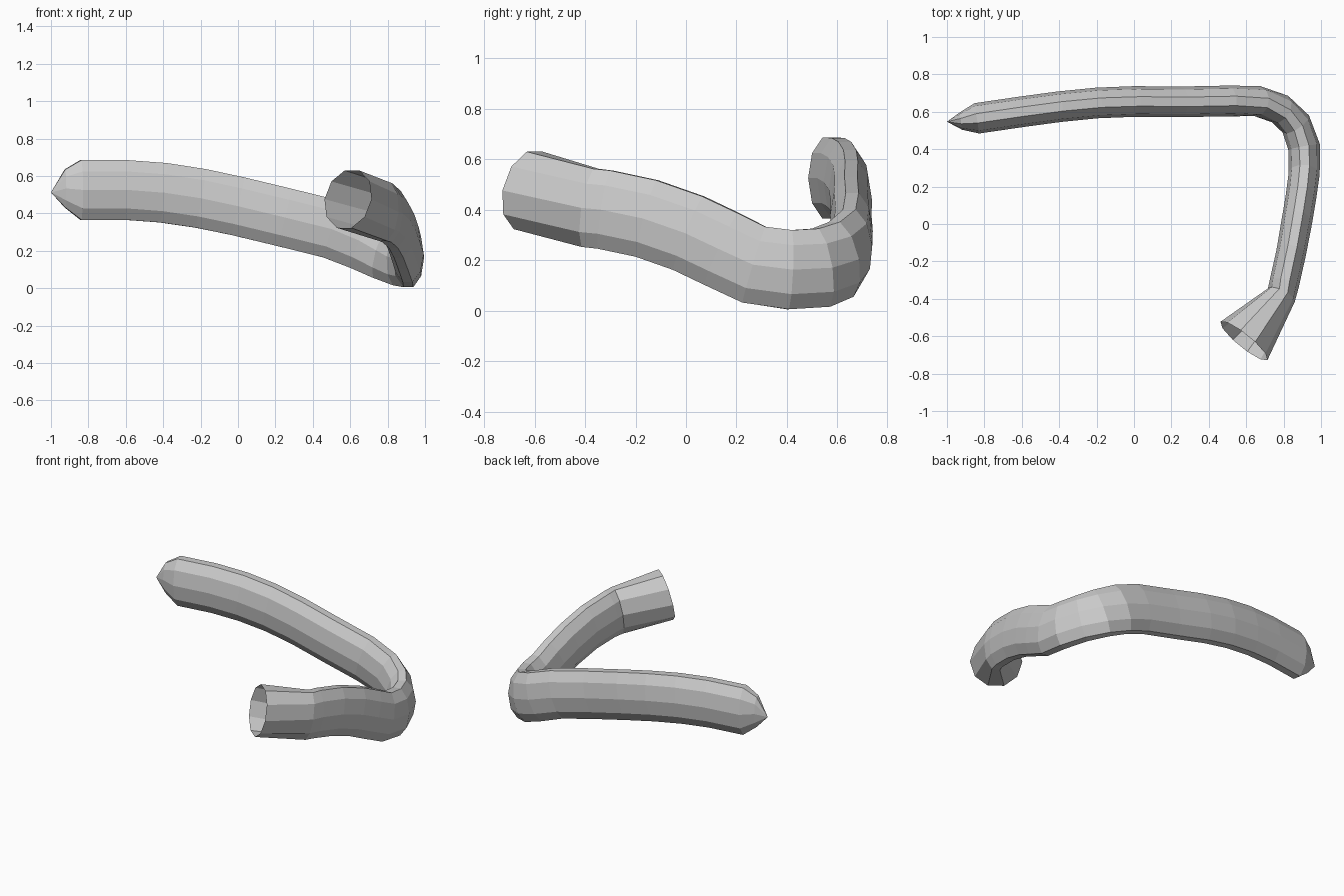
import bpy, bmesh, math
from mathutils import Vector

SIDES = 10
UP = Vector((0, 0, 1))

# Stations: x, y, z of the centre, half width, half height
path = [
    (-0.925, 0.550, 0.533, 0.047, 0.107),
    (-0.84, 0.565, 0.525, 0.082, 0.168),
    (-0.60, 0.600, 0.525, 0.082, 0.168),
    (-0.40, 0.627, 0.510, 0.082, 0.168),
    (-0.20, 0.647, 0.480, 0.082, 0.167),
    (0.00, 0.655, 0.438, 0.082, 0.166),
    (0.25, 0.653, 0.378, 0.082, 0.166),
    (0.50, 0.658, 0.316, 0.082, 0.166),
    (0.66, 0.657, 0.255, 0.082, 0.165),
    (0.78, 0.615, 0.203, 0.083, 0.165),
    (0.865, 0.535, 0.170, 0.084, 0.165),
    (0.910, 0.410, 0.162, 0.086, 0.165),
    (0.910, 0.270, 0.182, 0.083, 0.165),
    (0.892, 0.140, 0.245, 0.082, 0.165),
    (0.870, 0.010, 0.307, 0.082, 0.165),
    (0.840, -0.155, 0.365, 0.080, 0.165),
    (0.803, -0.320, 0.400, 0.080, 0.165),
    (0.788, -0.380, 0.407, 0.080, 0.165),
    (0.588, -0.625, 0.476, 0.162, 0.165),
]

# Sweep a ten-sided oval along the path, leaving the front mouth open
bm = bmesh.new()
pts = [Vector(p[:3]) for p in path]
rings = []
for i, (x, y, z, hw, hh) in enumerate(path):
    before = (pts[i] - pts[i - 1]).normalized() if i else Vector()
    after = (pts[i + 1] - pts[i]).normalized() if i + 1 < len(pts) else Vector()
    tangent = (before + after).normalized()
    if i < 2:
        tangent = Vector((1, 0.15, 0)).normalized()
    side = tangent.cross(UP).normalized()
    upright = side.cross(tangent)
    ring = []
    for k in range(SIDES):
        a = 2 * math.pi * k / SIDES
        ring.append(bm.verts.new(pts[i] + side * hw * math.cos(a) + upright * hh * math.sin(a)))
    rings.append(ring)

for r0, r1 in zip(rings, rings[1:]):
    for k in range(SIDES):
        n = (k + 1) % SIDES
        bm.faces.new((r0[k], r0[n], r1[n], r1[k]))

# Pointed closed end
tip = bm.verts.new((-1.0, 0.547, 0.512))
for k in range(SIDES):
    bm.faces.new((tip, rings[0][(k + 1) % SIDES], rings[0][k]))

bmesh.ops.recalc_face_normals(bm, faces=bm.faces)
mesh = bpy.data.meshes.new("bent_tube")
bm.to_mesh(mesh)
bm.free()
tube = bpy.data.objects.new("bent_tube", mesh)
bpy.context.collection.objects.link(tube)
